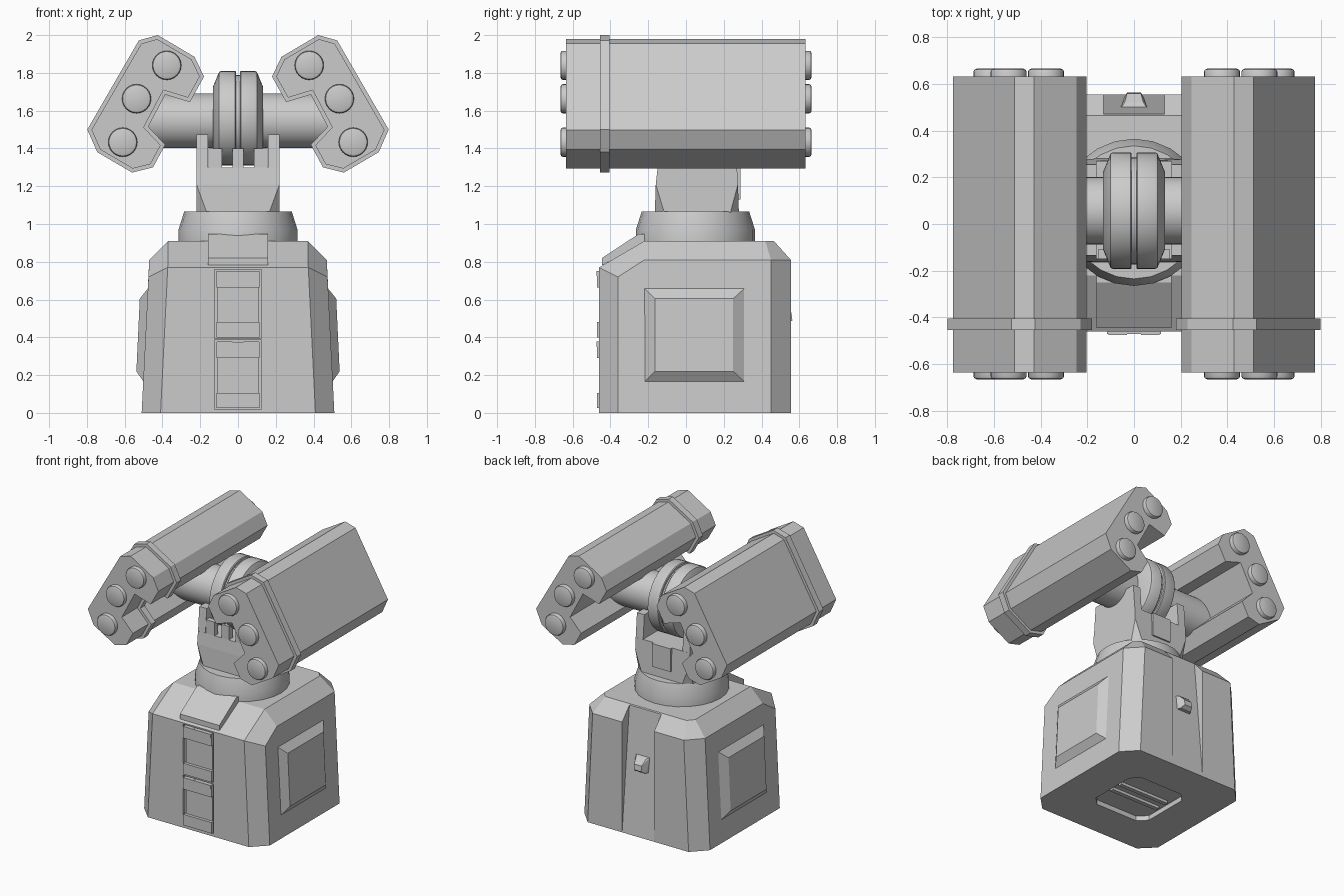
import bpy, bmesh, math
from mathutils import Vector

if "Cube" in bpy.data.objects:
    bpy.data.objects.remove(bpy.data.objects["Cube"])

grey = bpy.data.materials.new("plain_grey")
grey.diffuse_color = (0.6, 0.6, 0.6, 1)
grey.use_nodes = True
grey.node_tree.nodes["Principled BSDF"].inputs["Base Color"].default_value = grey.diffuse_color


def finish(name, bm, smooth=False):
    bmesh.ops.recalc_face_normals(bm, faces=bm.faces)
    me = bpy.data.meshes.new(name)
    bm.to_mesh(me)
    bm.free()
    me.materials.append(grey)
    ob = bpy.data.objects.new(name, me)
    bpy.context.collection.objects.link(ob)
    if smooth:
        bpy.ops.object.select_all(action='DESELECT')
        ob.select_set(True)
        bpy.context.view_layer.objects.active = ob
        bpy.ops.object.shade_smooth_by_angle(angle=math.radians(30))
    return ob


def hull(name, pts, mirror=True):
    """Convex solid around points, optionally mirrored in x."""
    bm = bmesh.new()
    for x, y, z in pts:
        bm.verts.new((x, y, z))
        if mirror:
            bm.verts.new((-x, y, z))
    bmesh.ops.convex_hull(bm, input=bm.verts)
    bmesh.ops.dissolve_limit(bm, angle_limit=math.radians(3), verts=bm.verts, edges=bm.edges)
    return finish(name, bm)


def prism(name, pts, a, b, axis):
    """Extrude a 2D outline from a to b along an axis."""
    place = {'x': lambda p, t: (t, p[0], p[1]),
             'y': lambda p, t: (p[0], t, p[1]),
             'z': lambda p, t: (p[0], p[1], t)}[axis]
    bm = bmesh.new()
    lo = [bm.verts.new(place(p, a)) for p in pts]
    hi = [bm.verts.new(place(p, b)) for p in pts]
    bm.faces.new(lo)
    bm.faces.new(hi)
    n = len(pts)
    for i in range(n):
        j = (i + 1) % n
        bm.faces.new((lo[i], lo[j], hi[j], hi[i]))
    return finish(name, bm)


def box(name, x0, x1, y0, y1, z0, z1):
    return prism(name, [(x0, y0), (x1, y0), (x1, y1), (x0, y1)], z0, z1, 'z')


def lathe(name, profile, c, axis, segs=32):
    """Turn (height, radius) pairs around an axis through c."""
    bm = bmesh.new()
    rings = []
    for h, r in profile:
        ring = []
        for i in range(segs):
            a = 2 * math.pi * i / segs
            u, v = r * math.cos(a), r * math.sin(a)
            p = {'x': (h, u, v), 'y': (u, h, v), 'z': (u, v, h)}[axis]
            ring.append(bm.verts.new(Vector(p) + Vector(c)))
        rings.append(ring)
    for r0, r1 in zip(rings, rings[1:]):
        for i in range(segs):
            j = (i + 1) % segs
            bm.faces.new((r0[i], r0[j], r1[j], r1[i]))
    bm.faces.new(rings[0])
    bm.faces.new(rings[-1])
    return finish(name, bm, True)


def cut(ob, cutter):
    m = ob.modifiers.new("cut", 'BOOLEAN')
    m.operation = 'DIFFERENCE'
    m.solver = 'EXACT'
    m.object = cutter
    bpy.context.view_layer.objects.active = ob
    bpy.ops.object.modifier_apply(modifier=m.name)
    bpy.data.objects.remove(cutter)


def offset(pts, d):
    """Move an outline's edges inwards by d (clockwise outline)."""
    out = []
    n = len(pts)
    for i in range(n):
        p, q, r = (Vector(pts[(i + k) % n]) for k in (-1, 0, 1))
        e, f = (q - p).normalized(), (r - q).normalized()
        a, b = Vector((e.y, -e.x)), Vector((f.y, -f.x))
        out.append(tuple(q + (a + b) * d / (1 + a.dot(b))))
    return out


# Pedestal body with faceted corners
body = hull("pedestal", [
    (.41, -.46, 0), (.51, -.36, 0), (.51, .45, 0), (.41, .555, 0),
    (.372, -.46, .77), (.474, -.36, .72), (.47, -.22, .81), (.47, .45, .81), (.37, .555, .81),
    (.37, -.22, .91), (.37, .42, .91), (.33, .465, .91)])
# Tapering channel in the back, recess in the underside
cut(body, prism("back_channel_cutter", [(.556, -.01), (.47, .91), (.46, 1), (.7, 1), (.7, -.01)], -.13, .13, 'x'))
s, k = .23, .17
octo = [(s, -k), (s, k), (k, s), (-k, s), (-s, k), (-s, -k), (-k, -s), (k, -s)]
cut(body, prism("floor_cutter", [(x, y + .05) for x, y in octo], -.05, .035, 'z'))
for y in (-.01, .08):
    box("floor_bar", -.2, .2, y, y + .03, .015, .04)

# Front ladder: two recessed bays with raised rungs and clips
for z in (.015, .39):
    cut(body, box("bay_cutter", -.125, .125, -.6, -.435, z + .005, z + .37))
    box("bay_panel", -.108, .108, -.45, -.43, z + .01, z + .36)
    for a, b in ((.01, .09), (.275, .36)):
        box("rung", -.115, .115, -.472, -.43, z + a, z + b)
    for x in (-.07, .07):
        box("clip", x - .04, x + .04, -.475, -.43, z + .335, z + .362)

# Sloping hatch above the ladder
prism("top_hatch", [(-.445, .782), (-.445, .82), (-.25, .948), (-.215, .948), (-.215, .9)], -.16, .16, 'x')

# Raised side panels
for sx, side in ((1, "right"), (-1, "left")):
    hull(side + "_side_panel", [
        (sx * x, y, z) for x, y, z in (
            (.50, -.22, .165), (.50, .31, .165), (.476, -.22, .66), (.476, .31, .66),
            (.538, -.165, .22), (.538, .25, .22), (.52, -.165, .605), (.52, .25, .605),
            (.45, -.22, .165), (.45, .31, .165), (.45, -.22, .66), (.45, .31, .66))], False)

# Small back handle
hull("back_handle", [(.06, .49, .47), (.06, .49, .58), (.045, .535, .47),
                     (.03, .563, .49), (.03, .558, .53), (.04, .52, .57)])

# Turntable ring
lathe("turntable", [(.90, .315), (.97, .315), (1.065, .285)], (0, .05, 0), 'z', 24)

# Neck with clipped lower corners, fork arms, back plate
hull("neck", [(.165, -.165, 1.06), (.22, -.115, 1.06), (.22, -.16, 1.21), (.22, -.15, 1.3),
              (.165, .28, 1.06), (.22, .235, 1.06), (.22, .275, 1.21), (.22, .27, 1.3)])
for sx in (1, -1):
    prism("fork_arm", [(-.15, 1.29), (-.135, 1.475), (.255, 1.475), (.27, 1.29)],
          sx * .16, sx * .22, 'x')
    box("neck_stop", sx * .085, sx * .155, -.15, -.11, 1.29, 1.4)
box("neck_fin", -.03, .03, -.15, -.1, 1.29, 1.4)
box("neck_back_plate", -.075, .075, .26, .288, 1.13, 1.3)

# Cross axle and twin hub discs
hub = (0, .057, 1.56)
lathe("axle", [(-.5, .145), (.5, .145)], (0, .057, 1.547), 'x', 32)
lathe("hub_core", [(-.02, .23), (.02, .23)], hub, 'x', 32)
for sx in (1, -1):
    lathe("hub_disc", [(sx * .01, .245), (sx * .015, .25), (sx * .09, .25), (sx * .1, .245),
                       (sx * .133, .165)], hub, 'x', 40)

# Launcher pods: notched body, collar and three caps at each end
collar = [(.425, 2), (.23, 1.885), (.18, 1.78), (.255, 1.645), (.385, 1.685), (.475, 1.515),
          (.385, 1.42), (.45, 1.30), (.56, 1.272), (.745, 1.38), (.798, 1.50), (.525, 1.972)]
left = [(-x, z) for x, z in collar]          # clockwise
shell = offset(left, .02)
for sx, side in ((-1, "left"), (1, "right")):
    prism(side + "_pod", [(-sx * x, z) for x, z in shell], -.635, .632, 'y')
    prism(side + "_pod_collar", [(-sx * x, z) for x, z in left], -.455, -.405, 'y')
    for x, z in ((.377, 1.84), (.537, 1.663), (.61, 1.433)):
        for e in (-1, 1):
            lathe(side + "_tube_cap", [(e * .61, .077), (e * .653, .077), (e * .661, .073), (e * .665, .064)],
                  (sx * x, 0, z), 'y', 24)
